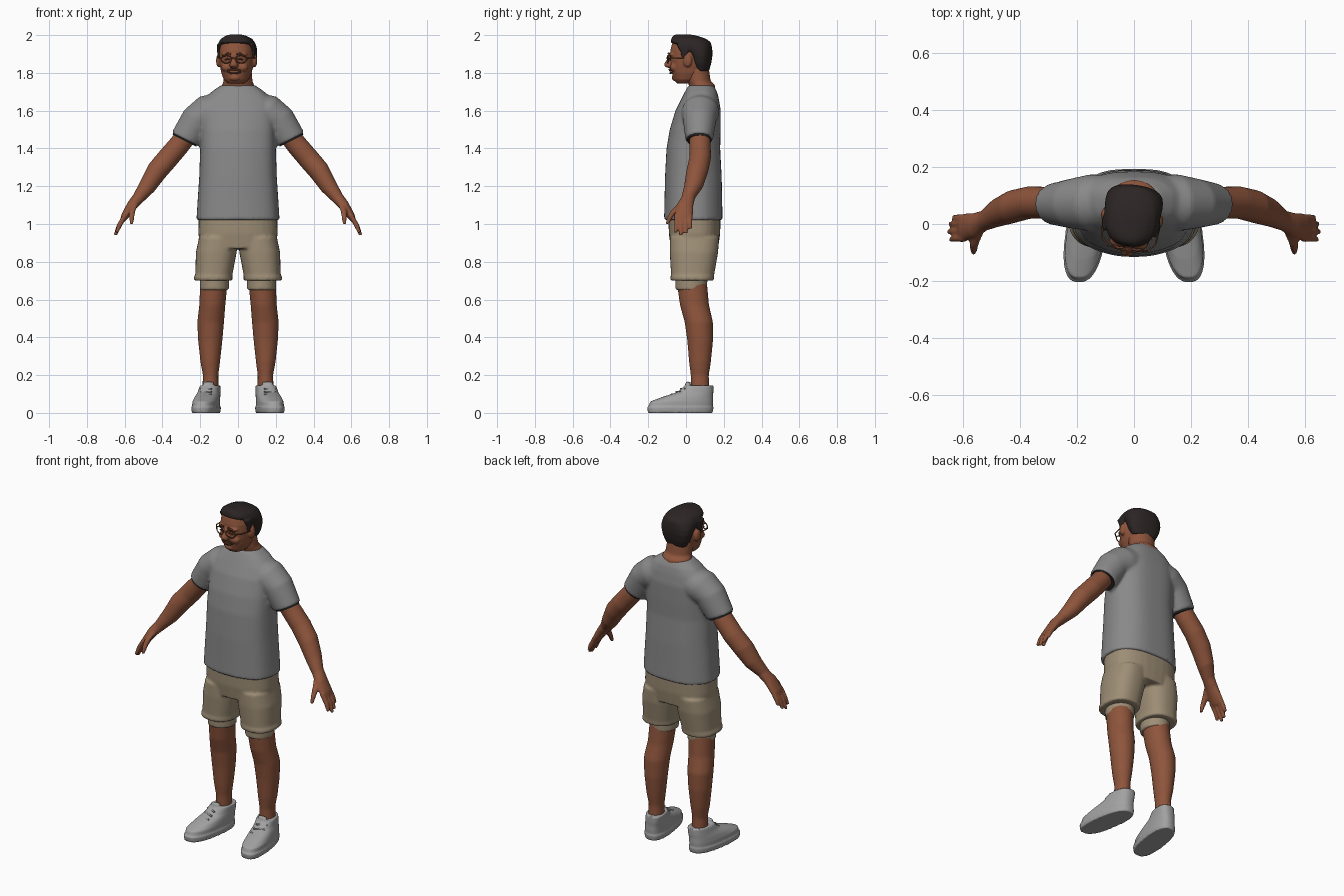
import bpy
import bmesh
import math
from mathutils import Vector

default_cube = bpy.data.objects.get("Cube")
if default_cube:
    bpy.data.objects.remove(default_cube)


def make_material(name, red, green, blue):
    material = bpy.data.materials.new(name)
    material.use_nodes = True
    colour = (red, green, blue, 1)
    material.diffuse_color = colour
    shader = next(n for n in material.node_tree.nodes if n.type == "BSDF_PRINCIPLED")
    shader.inputs["Base Color"].default_value = colour
    shader.inputs["Roughness"].default_value = .8
    return material


skin = make_material("brown skin", .27, .09, .045)
dark_skin = make_material("dark skin", .12, .04, .022)
hair_black = make_material("black hair", .025, .018, .018)
shirt_grey = make_material("shirt grey", .25, .25, .25)
lining = make_material("dark sleeve lining", .02, .02, .02)
khaki = make_material("khaki cloth", .34, .27, .18)
shoe_grey = make_material("shoe grey", .36, .36, .36)
frame_brown = make_material("glasses brown", .16, .06, .025)


def loft(bm, rings, both=False, power=2.0, skew=0.0, ripple=0.0, sides=32):
    """Skin superellipse rings (x, y, z, half width, half depth, tilt)."""
    for side in ((1, -1) if both else (1,)):
        loops = []
        for ring in rings:
            x, y, z, half_width, half_depth = ring[:5]
            tilt = ring[5] if len(ring) > 5 else 0
            loop = []
            for i in range(sides):
                angle = math.tau * i / sides
                c, s = math.cos(angle), math.sin(angle)
                swell = 1 + ripple * math.sin(angle * 7)
                u = math.copysign(abs(c) ** (2 / power), c) * half_width * swell
                v = math.copysign(abs(s) ** (2 / power), s) * half_depth * swell
                px = x + u * math.cos(tilt) - skew * (y + v)
                loop.append(bm.verts.new((side * px, y + v, z + u * math.sin(tilt))))
            loops.append(loop)
        for low, high in zip(loops, loops[1:]):
            for i in range(sides):
                j = (i + 1) % sides
                bm.faces.new((low[i], low[j], high[j], high[i]))
        bm.faces.new(loops[0])
        bm.faces.new(loops[-1])


def ball(bm, centre, size, both=False):
    """Ellipsoid made as a short loft."""
    steps = [math.pi * (i + .5) / 10 for i in range(10)]
    x, y, z = centre
    loft(bm, [(x, y, z - size[2] * math.cos(a), size[0] * math.sin(a),
               size[1] * math.sin(a)) for a in steps], both, sides=16)


def finish(name, bm, material, voxel=.008, smoothing=3, turned=False):
    """Turn the lofts into one blended, smooth object."""
    bmesh.ops.recalc_face_normals(bm, faces=bm.faces)
    mesh = bpy.data.meshes.new(name)
    bm.to_mesh(mesh)
    bm.free()
    mesh.materials.append(material)
    obj = bpy.data.objects.new(name, mesh)
    bpy.context.collection.objects.link(obj)
    if voxel:
        remesh = obj.modifiers.new("blend", "REMESH")
        remesh.mode = "VOXEL"
        remesh.voxel_size = voxel
        remesh.use_smooth_shade = True
        smooth = obj.modifiers.new("soften", "SMOOTH")
        smooth.iterations = smoothing
    if turned:
        turn_head(obj)
    return obj


def turn_head(obj):
    obj.location.x = -.01
    obj.rotation_euler.z = math.radians(-8)


def tube(name, paths, radius, material, closed=False):
    """Thin round wire along smooth paths on the head."""
    curve = bpy.data.curves.new(name, "CURVE")
    curve.dimensions = "3D"
    curve.bevel_depth = radius
    curve.bevel_resolution = 2
    curve.use_fill_caps = True
    for path in paths:
        spline = curve.splines.new("POLY")
        spline.points.add(len(path) - 1)
        spline.use_cyclic_u = closed
        for point, co in zip(spline.points, path):
            point.co = (*co, 1)
    curve.materials.append(material)
    obj = bpy.data.objects.new(name, curve)
    bpy.context.collection.objects.link(obj)
    return obj


# Shirt: body and two sleeves blended together
bm = bmesh.new()
loft(bm, [(0, .04, 1.02, .22, .155), (0, .04, 1.1, .215, .153),
          (0, .04, 1.25, .205, .15), (0, .04, 1.4, .2, .142),
          (0, .05, 1.5, .2, .135), (0, .065, 1.6, .2, .12),
          (0, .075, 1.66, .18, .1), (0, .08, 1.7, .14, .085),
          (0, .08, 1.735, .09, .066)], power=2.4, ripple=.008, sides=64)
loft(bm, [(.08, .08, 1.62, .08, .09, 1.4), (.15, .075, 1.59, .1, .1, 1),
          (.215, .072, 1.55, .088, .088, .65), (.28, .07, 1.447, .08, .073, .46)], True)
finish("shirt", bm, shirt_grey, .009, 5)

# Dark sleeve openings
bm = bmesh.new()
loft(bm, [(.28, .07, 1.45, .07, .064, .46), (.283, .07, 1.441, .07, .064, .46)], True)
finish("sleeve_openings", bm, lining, 0)

# Arms with palms, fingers and thumbs
bm = bmesh.new()
loft(bm, [(.25, .07, 1.5, .055, .055, .6), (.31, .075, 1.42, .056, .056, .7),
          (.37, .075, 1.35, .057, .057, .7), (.43, .06, 1.28, .056, .058, .7),
          (.48, .04, 1.2, .046, .05, .65), (.525, .012, 1.14, .033, .036, .6),
          (.56, -.005, 1.1, .028, .044, .6), (.597, -.012, 1.045, .021, .048, .5),
          (.608, -.012, 1.025, .016, .044, .5)], True)
for offset, length in ((-.038, .085), (-.013, .1), (.012, .09), (.033, .065)):
    y = -.012 + offset
    loft(bm, [(.595, y, 1.05, .014, .014, .4),
              (.6 + length * .3, y, 1.04 - length * .5, .014, .013, .3),
              (.6 + length * .5, y * 1.1, 1.04 - length, .009, .009, .2)], True, sides=12)
loft(bm, [(.545, -.02, 1.11, .02, .022), (.56, -.06, 1.07, .017, .02),
          (.563, -.085, 1.035, .014, .015), (.563, -.1, 1, .009, .009)], True, sides=12)
finish("arms_and_hands", bm, skin, .006, 3)

# Shorts: hips and two wide legs
bm = bmesh.new()
loft(bm, [(0, .045, .87, .2, .125), (0, .045, .95, .21, .136),
          (0, .045, 1.04, .208, .138)], power=2.5)
loft(bm, [(.131, .033, .7, .101, .114), (.131, .033, .72, .102, .116),
          (.128, .035, .73, .098, .114), (.115, .042, .85, .108, .128),
          (.106, .045, .93, .1, .13)], True, power=2.4)
finish("shorts", bm, khaki, .008, 3)

# Inner legs of the shorts
bm = bmesh.new()
loft(bm, [(.125, .028, .65, .077, .084), (.125, .028, .74, .078, .086)], True)
finish("inner_shorts", bm, khaki, .008, 1)

# Bare legs
bm = bmesh.new()
loft(bm, [(.147, .075, .08, .044, .05), (.145, .073, .2, .041, .048),
          (.147, .074, .27, .052, .058), (.147, .075, .38, .064, .068),
          (.145, .068, .48, .071, .075), (.136, .045, .57, .069, .077),
          (.127, .03, .7, .073, .08)], True)
finish("legs", bm, skin, .009, 3)

# Shoes: sole, low toe, raised ankle and tongue
bm = bmesh.new()
loft(bm, [(.165, -.03, 0, .069, .172), (.165, -.03, .03, .072, .176),
          (.165, -.028, .033, .067, .17), (.165, -.023, .06, .067, .167),
          (.163, .01, .085, .063, .133), (.16, .05, .11, .057, .095),
          (.157, .07, .145, .053, .075)], True, power=2.5, skew=.14)
loft(bm, [(.16, .005, .1, .03, .025), (.158, .012, .165, .028, .012)], True, skew=.14)
finish("shoes", bm, shoe_grey, .006, 2)

# Crossed laces
laces = [[(side * (.17 + across), y + .012 * across / .03, z) for across in (-.03, 0, .03)]
         for side in (1, -1) for y, z in ((-.065, .097), (-.04, .112), (-.015, .128))]
tube("shoe_laces", laces, .005, shoe_grey)

# Neck
bm = bmesh.new()
loft(bm, [(0, .085, 1.68, .09, .07), (0, .085, 1.735, .086, .069),
          (0, .068, 1.755, .077, .063), (-.005, .055, 1.83, .076, .065)])
finish("neck", bm, skin, .007, 2)

# Head with nose, brow, cheeks, chin and ears
bm = bmesh.new()
loft(bm, [(0, -.005, 1.745, .045, .045), (0, .005, 1.765, .066, .07),
          (0, .012, 1.8, .08, .086), (0, .015, 1.84, .088, .094),
          (0, .016, 1.88, .091, .1), (0, .018, 1.92, .091, .1),
          (0, .02, 1.955, .083, .094), (0, .02, 1.982, .06, .07)], power=2.2)
loft(bm, [(0, -.085, 1.827, .016, .016), (0, -.092, 1.837, .024, .024),
          (0, -.092, 1.85, .02, .024), (0, -.085, 1.87, .012, .018),
          (0, -.08, 1.895, .011, .014)], sides=16)
ball(bm, (0, -.058, 1.775), (.03, .018, .018))
ball(bm, (.042, -.055, 1.83), (.03, .025, .025), True)
ball(bm, (.036, -.066, 1.897), (.034, .02, .01), True)
ball(bm, (.096, .022, 1.865), (.014, .024, .036), True)
finish("head", bm, skin, .005, 3, True)

# Hair: swept cap, sideburns and nape
bm = bmesh.new()
loft(bm, [(0, .09, 1.81, .07, .03), (0, .086, 1.85, .09, .046),
          (0, .083, 1.89, .1, .055), (0, .07, 1.92, .102, .068),
          (0, .045, 1.945, .1, .09), (0, .025, 1.962, .094, .105),
          (0, .015, 1.98, .082, .092), (0, -.005, 1.996, .055, .065),
          (0, -.015, 2.003, .03, .04)], power=2.5)
loft(bm, [(.09, .0, 1.875, .008, .01), (.093, .005, 1.91, .009, .022),
          (.09, .0, 1.95, .012, .04)], True, sides=12)
finish("hair", bm, hair_black, .006, 3, True)

# Facial features
smile = [(x, -.084 + 8 * x * x, 1.797 + 6 * x * x) for x in (-.036, -.02, 0, .02, .036)]
moustache = [(x, -.088 + 8 * x * x, 1.819 - 6 * x * x) for x in (-.036, -.02, 0, .02, .036)]
lids = [[(side * x, -.083 + drop, 1.872 - drop) for x, drop in
         ((.02, 0), (.034, -.002), (.048, .004))] for side in (1, -1)]
brows = [[(side * x, -.086 + drop, 1.9 - drop) for x, drop in
          ((.015, 0), (.035, -.003), (.056, .01))] for side in (1, -1)]
for name, paths, radius in (("mouth", [smile], .004), ("moustache", [moustache], .005),
                            ("eyelids", lids, .004), ("eyebrows", brows, .005)):
    turn_head(tube(name, paths, radius, dark_skin))

# Glasses: rims, bridge and side arms
rims = [[(side * .04 + .029 * math.cos(a), -.097 + .012 * abs(math.cos(a) * .5 + side * .5),
          1.872 + .02 * math.sin(a)) for a in (math.tau * i / 24 for i in range(24))]
        for side in (1, -1)]
turn_head(tube("glasses_rims", rims, .003, frame_brown, True))
wires = [[(side * .068, -.088, 1.877), (side * .094, -.06, 1.879), (side * .103, .02, 1.88)]
         for side in (1, -1)]
wires.append([(-.012, -.096, 1.878), (0, -.105, 1.88), (.012, -.096, 1.878)])
turn_head(tube("glasses_arms", wires, .003, frame_brown))
